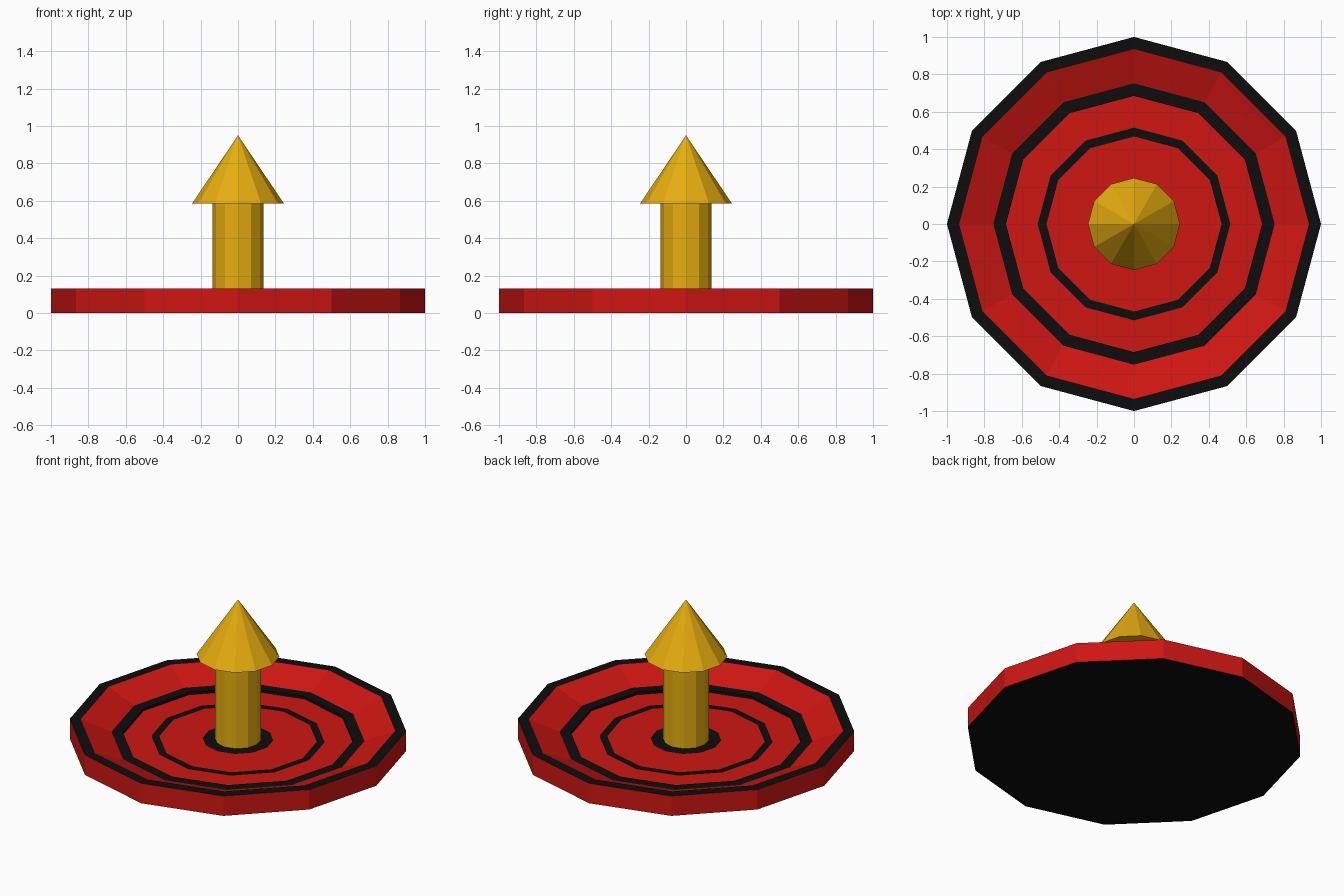
import bpy, bmesh
from math import cos, sin, pi

if "Cube" in bpy.data.objects:
    bpy.data.objects.remove(bpy.data.objects["Cube"])

SIDES = 12


def material(name, rgb):
    m = bpy.data.materials.new(name)
    m.diffuse_color = (*rgb, 1)
    m.use_nodes = True
    m.node_tree.nodes["Principled BSDF"].inputs["Base Color"].default_value = m.diffuse_color
    return m


RED = material("red", (0.62, 0.008, 0.006))
BLACK = material("black", (0.004, 0.004, 0.004))
GOLD = material("gold", (0.80, 0.42, 0.005))


def lathe(name, profile, mats, slots):
    """Revolve (radius, z) points; slots gives the material of each band."""
    bm = bmesh.new()
    rings = []
    for r, z in profile:
        if r == 0:
            rings.append([bm.verts.new((0, 0, z))] * SIDES)
        else:
            rings.append([bm.verts.new((r * cos(2 * pi * i / SIDES),
                                        r * sin(2 * pi * i / SIDES), z))
                          for i in range(SIDES)])
    for a, b, slot in zip(rings, rings[1:], slots):
        for i in range(SIDES):
            j = (i + 1) % SIDES
            corners = list(dict.fromkeys((a[i], a[j], b[j], b[i])))
            bm.faces.new(corners).material_index = slot
    bmesh.ops.recalc_face_normals(bm, faces=bm.faces[:])
    me = bpy.data.meshes.new(name)
    bm.to_mesh(me)
    bm.free()
    for m in mats:
        me.materials.append(m)
    ob = bpy.data.objects.new(name, me)
    bpy.context.collection.objects.link(ob)
    return ob


# Round dish: black underside, red wall, black rim, sloped red band, ringed floor
lathe("dish",
      [(0, 0), (1, 0), (1, 0.13), (0.935, 0.13), (0.752, 0.055),
       (0.685, 0.055), (0.685, 0.038), (0.515, 0.038), (0.468, 0.038),
       (0.21, 0.038), (0, 0.038)],
      [RED, BLACK],
      [1, 0, 1, 0, 1, 1, 0, 1, 0, 1])

# Centre post
lathe("post", [(0, 0.038), (0.137, 0.038), (0.137, 0.585), (0, 0.585)],
      [GOLD], [0, 0, 0])

# Pointed cap
lathe("cap", [(0, 0.585), (0.246, 0.585), (0, 0.95)], [GOLD], [0, 0])
